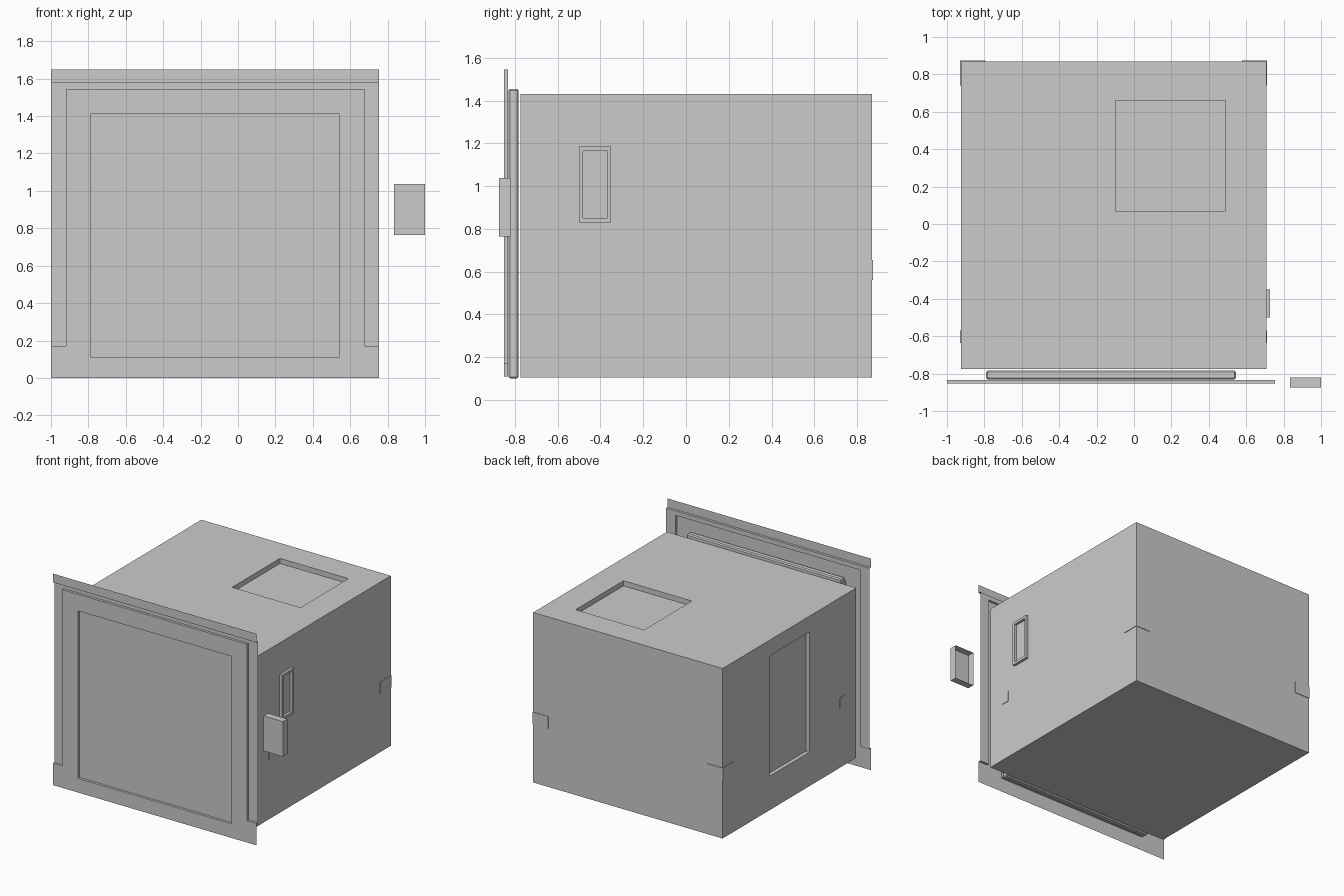
import bpy, bmesh

old = bpy.data.objects.get("Cube")
if old:
    bpy.data.objects.remove(old, do_unlink=True)

grey = bpy.data.materials.new("plain_grey")
grey.use_nodes = True
grey.diffuse_color = (0.6, 0.6, 0.6, 1)
grey.node_tree.nodes["Principled BSDF"].inputs["Base Color"].default_value = (0.6, 0.6, 0.6, 1)


def finish(name, bm):
    mesh = bpy.data.meshes.new(name)
    bm.to_mesh(mesh)
    bm.free()
    mesh.materials.append(grey)
    obj = bpy.data.objects.new(name, mesh)
    bpy.context.scene.collection.objects.link(obj)
    return obj


def box(name, x, y, z, bevel=0, open_back=False):
    """Box from (min, max) ranges, optionally bevelled or without its +y face."""
    bm = bmesh.new()
    bmesh.ops.create_cube(bm, size=1)
    for v in bm.verts:
        v.co = [r[0] if c < 0 else r[1] for c, r in zip(v.co, (x, y, z))]
    if open_back:
        back = [f for f in bm.faces if f.normal.y > 0.9]
        bmesh.ops.delete(bm, geom=back, context='FACES_ONLY')
    if bevel:
        bmesh.ops.bevel(bm, geom=bm.edges[:], offset=bevel, segments=1, affect='EDGES')
    return finish(name, bm)


def cut(obj, cutter):
    """Subtract the cutter for good and remove it."""
    cutter.hide_render = True
    mod = obj.modifiers.new("cut", 'BOOLEAN')
    mod.object = cutter
    mod.solver = 'EXACT'
    bpy.context.view_layer.objects.active = obj
    bpy.ops.object.modifier_apply(modifier=mod.name)
    bpy.data.objects.remove(cutter, do_unlink=True)


def relief(name, xs, zs, depth):
    """Pressed sheet: one face per cell at its depth, with walls at the steps."""
    bm = bmesh.new()

    def quad(*points):
        bm.faces.new([bm.verts.new(p) for p in points])

    cols, rows = len(xs) - 1, len(zs) - 1
    d = [[depth((xs[i] + xs[i + 1]) / 2, (zs[j] + zs[j + 1]) / 2)
          for j in range(rows)] for i in range(cols)]
    for i in range(cols):
        for j in range(rows):
            x0, x1, z0, z1, y = xs[i], xs[i + 1], zs[j], zs[j + 1], d[i][j]
            quad((x0, y, z0), (x1, y, z0), (x1, y, z1), (x0, y, z1))
            if i + 1 < cols and d[i + 1][j] != y:
                n = d[i + 1][j]
                quad((x1, y, z0), (x1, n, z0), (x1, n, z1), (x1, y, z1))
            if j + 1 < rows and d[i][j + 1] != y:
                n = d[i][j + 1]
                quad((x0, y, z1), (x1, y, z1), (x1, n, z1), (x0, n, z1))
    bmesh.ops.remove_doubles(bm, verts=bm.verts[:], dist=0.0005)
    bmesh.ops.dissolve_limit(bm, angle_limit=0.01, verts=bm.verts[:], edges=bm.edges[:])
    return finish(name, bm)


# Main body with a roof recess and a side window recess
LEFT, RIGHT, BACK = 0.708, -0.925, 0.87
body = box("body", (RIGHT, LEFT), (-0.775, BACK), (0.105, 1.43))
cut(body, box("roof_cutter", (-0.1, 0.49), (0.07, 0.66), (1.39, 1.6)))
cut(body, box("window_cutter", (-1.1, RIGHT + 0.03), (-0.197, 0.293), (0.37, 1.307)))


# Front surround: raised centre, base and header, set-back margins and door opening
def front_depth(x, z):
    door = -0.785 < x < 0.54 and 0.11 < z < 1.415
    centre = -0.92 < x < 0.675 and z < 1.545
    margin = 0.17 < z < 1.58 and not centre
    return -0.833 if door or margin else -0.852


relief("front_surround", [-1, -0.92, -0.785, 0.54, 0.675, 0.755],
       [0, 0.11, 0.17, 1.415, 1.545, 1.58, 1.648], front_depth)

# Slab behind the door opening
box("door_slab", (-0.79, 0.545), (-0.831, -0.783), (0.1, 1.455), bevel=0.008)

# Detached hollow handle cover
box("handle_cover", (0.833, 1), (-0.875, -0.82), (0.765, 1.038), open_back=True)

# Frame on the left wall
frame = box("wall_frame", (LEFT, LEFT + 0.02), (-0.5, -0.35), (0.83, 1.185))
cut(frame, box("frame_cutter", (LEFT - 0.1, LEFT + 0.1), (-0.482, -0.368), (0.85, 1.165)))

# Wrapped corner plates and small wall plates on both sides
T = 0.004
for side, wall, s in (("left", LEFT, 1), ("right", RIGHT, -1)):
    outer = sorted((wall, wall + s * T))
    box(side + "_corner_plate_side", outer, (0.74, BACK + T), (0.56, 0.655))
    box(side + "_corner_plate_back", sorted((wall, wall - s * 0.13)),
        (BACK, BACK + T), (0.56, 0.655))
    box(side + "_wall_plate", outer, (-0.635, -0.57), (0.57, 0.65))
